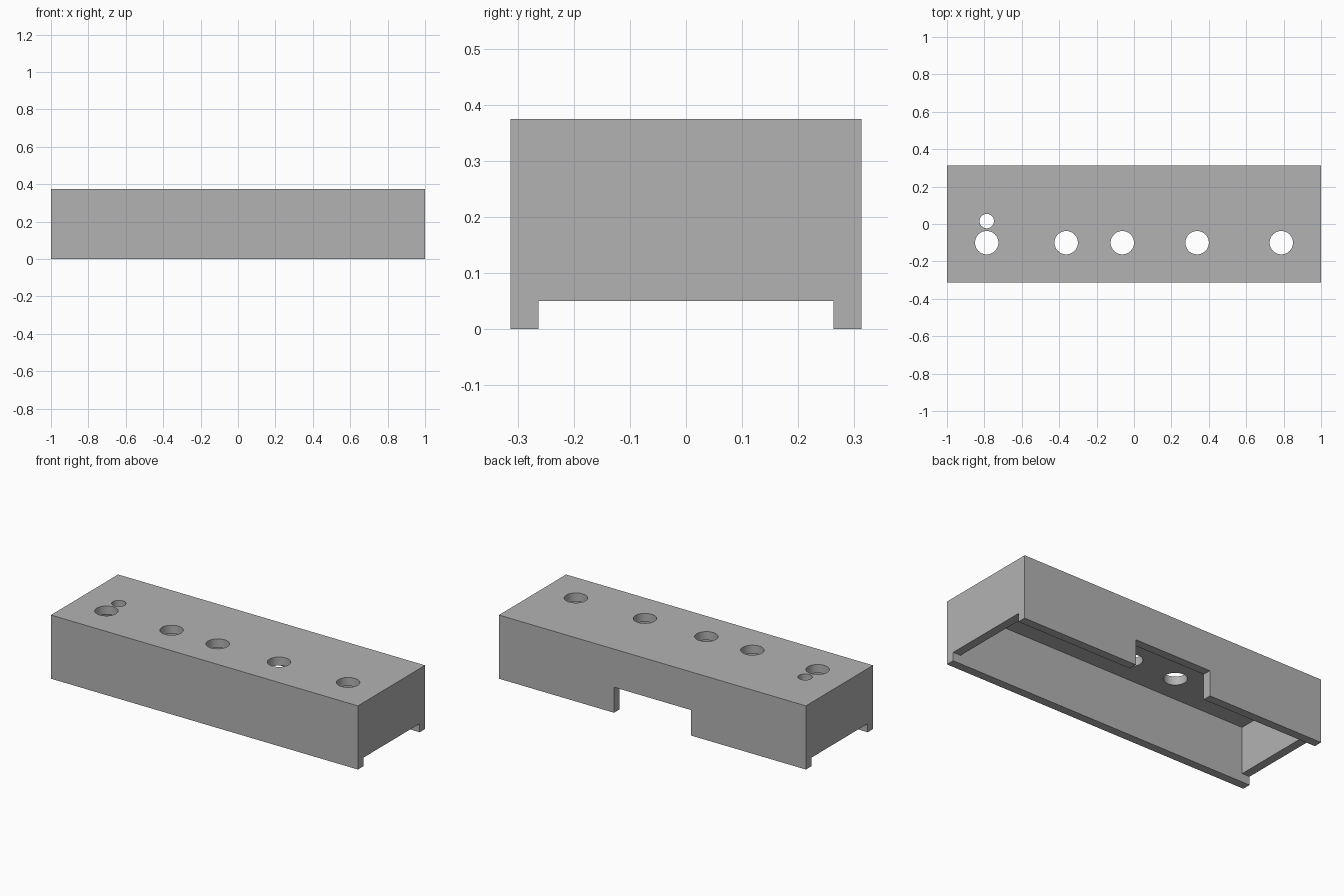
import bpy

cube = bpy.data.objects.get("Cube")
if cube:
    bpy.data.objects.remove(cube, do_unlink=True)

LENGTH, DEPTH, HEIGHT, WALL = 2.0, 0.625, 0.375, 0.05

grey = bpy.data.materials.new("plain grey")
grey.use_nodes = True
grey.diffuse_color = (0.45, 0.45, 0.45, 1)
grey.node_tree.nodes["Principled BSDF"].inputs["Base Color"].default_value = (0.45, 0.45, 0.45, 1)


def box(name, low, high):
    centre = [(a + b) / 2 for a, b in zip(low, high)]
    bpy.ops.mesh.primitive_cube_add(size=1, location=centre)
    ob = bpy.context.object
    ob.name = name
    ob.scale = [b - a for a, b in zip(low, high)]
    bpy.ops.object.transform_apply(location=True, scale=True)
    return ob


def drill(x, y, radius):
    bpy.ops.mesh.primitive_cylinder_add(vertices=48, radius=radius, depth=0.3,
                                        location=(x, y, HEIGHT))
    ob = bpy.context.object
    ob.name = "hole_cutter"
    return ob


def cut(target, cutter):
    cutter.hide_render = True
    mod = target.modifiers.new("cut", "BOOLEAN")
    mod.operation = "DIFFERENCE"
    mod.solver = "EXACT"
    mod.object = cutter
    bpy.context.view_layer.objects.active = target
    bpy.ops.object.modifier_apply(modifier=mod.name)
    bpy.data.objects.remove(cutter, do_unlink=True)


# Outer block of the enclosure cover
hx, hy = LENGTH / 2, DEPTH / 2
cover = box("enclosure_cover", (-hx, -hy, 0), (hx, hy, HEIGHT))

# Hollow interior, open underneath
cut(cover, box("cavity_cutter", (WALL - hx, WALL - hy, -0.1),
               (hx - WALL, hy - WALL, HEIGHT - WALL)))

# Raised lower edge of both end walls
cut(cover, box("end_cutter", (-hx - 0.1, WALL - hy, -0.2), (hx + 0.1, hy - WALL, WALL)))

# Notch in the back wall
cut(cover, box("notch_cutter", (-0.25, hy - 0.1, -0.1), (0.25, hy + 0.1, 0.15)))

# Row of holes and one small hole in the top
for x in (-0.7875, -0.3625, -0.0625, 0.3375, 0.7875):
    cut(cover, drill(x, -0.1, 0.0625))
cut(cover, drill(-0.7875, 0.0155, 0.0385))

cover.data.materials.clear()
cover.data.materials.append(grey)
for face in cover.data.polygons:
    face.material_index = 0

bpy.ops.object.select_all(action="DESELECT")
cover.select_set(True)
bpy.context.view_layer.objects.active = cover
bpy.ops.object.shade_smooth_by_angle()
